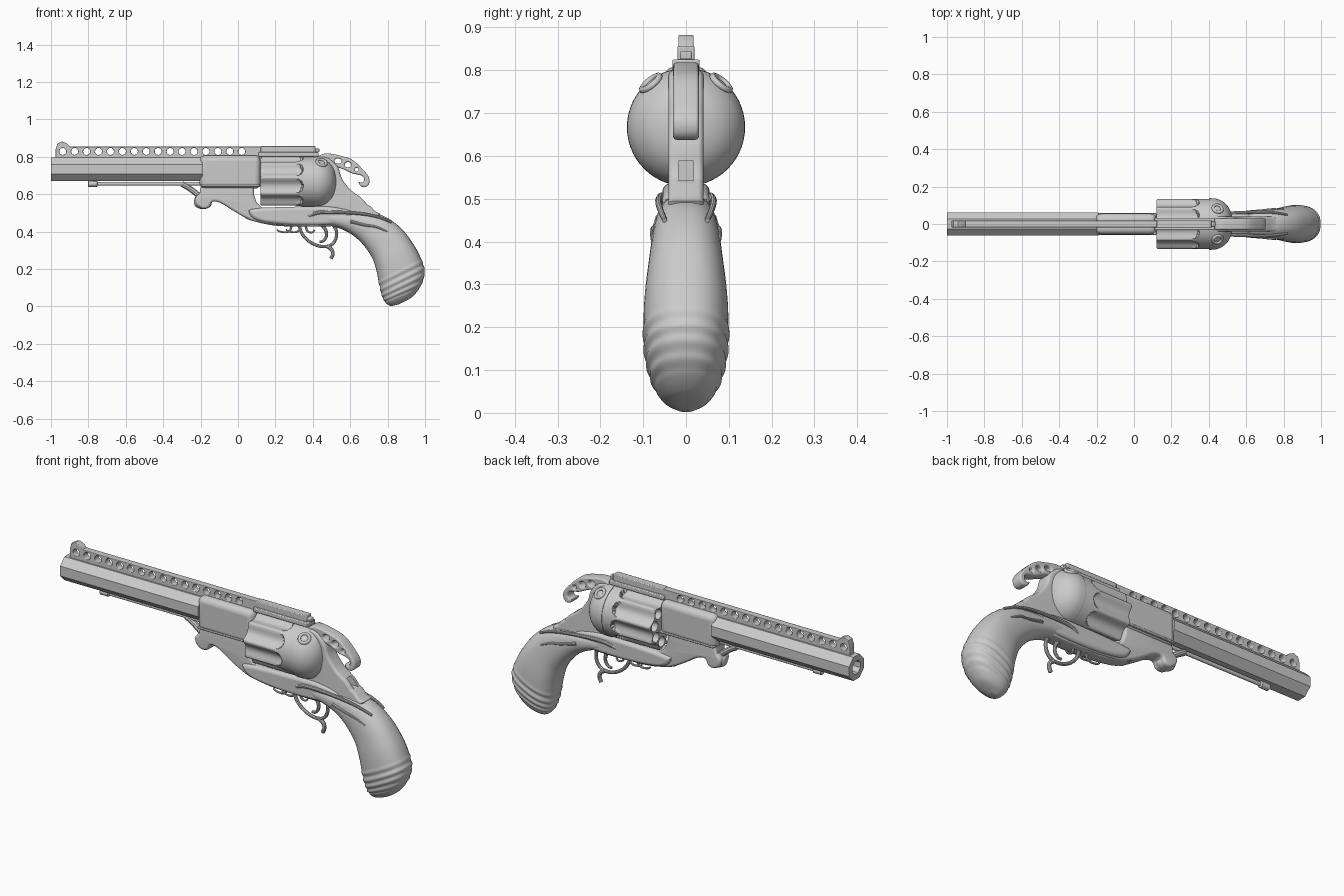
import bpy, bmesh, math
from mathutils import Vector

if "Cube" in bpy.data.objects:
    bpy.data.objects.remove(bpy.data.objects["Cube"])

AXIS_Z = 0.667  # height of the cylinder axis

def finish(ob, angle=35):
    bpy.ops.object.select_all(action='DESELECT')
    ob.select_set(True)
    bpy.context.view_layer.objects.active = ob
    if ob.type == 'CURVE':
        bpy.ops.object.convert(target='MESH')
        ob = bpy.context.view_layer.objects.active
    bpy.ops.object.shade_smooth_by_angle(angle=math.radians(angle))
    return ob

def smooth(pts, n=6, closed=False):
    """Catmull-Rom through points of any dimension."""
    m, out = len(pts), []
    for i in range(m if closed else m - 1):
        q = [pts[(i + k) % m] if closed else pts[min(max(i + k, 0), m - 1)] for k in (-1, 0, 1, 2)]
        for s in range(n):
            t = s / n
            out.append(tuple(0.5 * (2 * b + (c - a) * t + (2*a - 5*b + 4*c - d) * t*t + (3*b - a - 3*c + d) * t**3)
                             for a, b, c, d in zip(*q)))
    return out if closed else out + [tuple(pts[-1])]

def loft(name, rings, cap=True, close=False, angle=35):
    bm = bmesh.new()
    vs = [[bm.verts.new(p) for p in r] for r in rings]
    n = len(rings[0])
    for i in range(len(vs) if close else len(vs) - 1):
        a, b = vs[i], vs[(i + 1) % len(vs)]
        for j in range(n):
            bm.faces.new((a[j], a[(j + 1) % n], b[(j + 1) % n], b[j]))
    if cap and not close:
        bm.faces.new(vs[0]); bm.faces.new(vs[-1])
    bmesh.ops.recalc_face_normals(bm, faces=bm.faces)
    me = bpy.data.meshes.new(name)
    bm.to_mesh(me); bm.free()
    ob = bpy.data.objects.new(name, me)
    bpy.context.collection.objects.link(ob)
    return finish(ob, angle)

def lathe(name, prof, n=48, z=AXIS_Z, y=0, rot=0, close=False, angle=35):
    rings = [[(x, y + r * math.cos(rot + 2*math.pi*j/n), z + r * math.sin(rot + 2*math.pi*j/n))
              for j in range(n)] for x, r in prof]
    return loft(name, rings, close=close, angle=angle)

def curve_base(name, splines, dim):
    cu = bpy.data.curves.new(name, 'CURVE')
    cu.dimensions = dim
    for pts in splines:
        sp = cu.splines.new('POLY')
        sp.points.add(len(pts) - 1)
        for p, q in zip(sp.points, pts):
            p.co = (*q[:3], 1) if len(q) > 2 else (*q, 0, 1)
        sp.use_cyclic_u = dim == '2D'
    ob = bpy.data.objects.new(name, cu)
    bpy.context.collection.objects.link(ob)
    return ob, cu

def plate(name, outlines, half, bevel=0.005, res=2):
    """Side outline (x, z), extra outlines are holes, thickened along y."""
    ob, cu = curve_base(name, outlines, '2D')
    cu.fill_mode = 'BOTH'
    cu.extrude, cu.bevel_depth, cu.offset, cu.bevel_resolution = half - bevel, bevel, -bevel, res
    ob.rotation_euler.x = math.pi / 2
    return finish(ob)

def tube(name, pts, r, taper=None, n=6):
    """Rounded rod through (x, y, z) points."""
    path = smooth(pts, n)
    ob, cu = curve_base(name, [path], '3D')
    cu.bevel_depth, cu.bevel_resolution, cu.use_fill_caps = r, 3, True
    if taper:
        for i, p in enumerate(cu.splines[0].points):
            p.radius = 1 + (taper - 1) * i / (len(path) - 1)
    return finish(ob)

def circle(x, z, r, n=20, sx=1):
    return [(x + sx * r * math.cos(2*math.pi*i/n), z + r * math.sin(2*math.pi*i/n)) for i in range(n)]

def box(name, x0, x1, hy, z0, z1, bev=0.004, seg=2):
    bpy.ops.mesh.primitive_cube_add(size=1, location=((x0+x1)/2, 0, (z0+z1)/2))
    ob = bpy.context.object
    ob.name = name
    ob.scale = (x1 - x0, 2 * hy, z1 - z0)
    bpy.ops.object.transform_apply(location=False, rotation=False, scale=True)
    if bev:
        m = ob.modifiers.new('bevel', 'BEVEL')
        m.width, m.segments = bev, seg
    return finish(ob)

def cut(ob, cutter):
    m = ob.modifiers.new('cut', 'BOOLEAN')
    m.operation, m.object, m.solver = 'DIFFERENCE', cutter, 'EXACT'
    bpy.context.view_layer.objects.active = ob
    bpy.ops.object.modifier_apply(modifier=m.name)
    bpy.data.objects.remove(cutter)

# octagonal barrel with open bore
lathe('barrel', [(-1, .036), (-1, .0675), (-.19, .0675), (-.19, .036)], n=8, z=.733, rot=math.pi/8, close=True, angle=20)

# barrel lug and shell around the breech
box('barrel_block', -.205, .12, .055, .63, .808, .03, 5)
box('barrel_block_rail', -.20, .12, .058, .64, .65, .003)

# ventilated rib with round holes, front sight in one outline
rib = [(-.975, .79), (.125, .79), (.125, .855), (-.90, .855), (-.915, .872), (-.94, .882), (-.965, .872), (-.975, .84)]
plate('vent_rib', [rib] + [circle(-.937 + i * .0638, .829, .0185) for i in range(16)], .018, .003)

# top strap and rear sight block
box('top_strap', .11, .43, .032, .802, .825)
box('rear_sight', .12, .415, .02, .82, .857)
box('rear_sight_notch', .40, .435, .014, .825, .845)

# nine-flute cylinder
N, R, flute_half = 126, .134, math.radians(17)
rings = []
for x in [.12, .126, .2, .28] + [.30 + i * .005 for i in range(11)] + [.365, .405]:
    w = flute_half * math.sqrt(max(0, 1 - (max(0, x - .29) / .056) ** 2))
    ring = []
    for j in range(N):
        a = 2 * math.pi * j / N
        phi = (a - math.pi / 2) % (2 * math.pi / 9) - math.pi / 9
        d = .021 * max(0, 1 - (phi / flute_half) ** 2) if abs(phi) < w else 0
        r = R - d - (.004 if x == .12 else 0)
        ring.append((x, r * math.cos(a), AXIS_Z + r * math.sin(a)))
    rings.append(ring)
cyl = loft('cylinder', rings, angle=25)
for k in range(9):
    a = math.pi / 2 + k * 2 * math.pi / 9
    cut(cyl, lathe('chamber_cutter', [(.10, .026), (.25, .026)], 20, AXIS_Z + .091 * math.sin(a), .091 * math.cos(a)))
finish(cyl, 25)

# domed recoil shield
lathe('recoil_shield', [(.40, .10), (.40, .137)] + smooth([(.405, .138), (.44, .135), (.475, .12), (.505, .09), (.522, .05), (.528, .004)], 5), 56)

# side frame
top = [(-.2, .64), (.085, .64), (.085, .60), (.10, .555), (.125, .53), (.40, .53), (.415, .80), (.46, .80)]
back = smooth([(.49, .79), (.535, .745), (.555, .685), (.60, .625), (.66, .58), (.69, .545)], 4)
belly = smooth([(.74, .46), (.52, .43), (.30, .43), (.12, .447), (.04, .475), (-.03, .515), (-.09, .552), (-.135, .56),
                (-.155, .53), (-.19, .523), (-.222, .545), (-.228, .58), (-.205, .605)], 4)
frame = plate('frame', [top + back + [(.71, .535), (.73, .51), (.76, .495)] + belly], .041, .014, 4)
cut(frame, box('notch_cutter', .61, .75, .018, .542, .588, 0))
finish(frame)
plate('lower_frame_swell', [smooth([(.06, .50), (.10, .525), (.40, .535), (.52, .53), (.62, .50), (.55, .445), (.32, .435), (.12, .455)], 5, True)], .055, .018, 4)
plate('belly_strip', [smooth([(.05, .478), (.20, .452), (.40, .44), (.40, .428), (.2, .432), (.06, .463)], 4, True)], .03, .004)
lathe('lug_knob', smooth([(-.235, .004), (-.228, .025), (-.20, .038), (-.165, .036), (-.145, .022), (-.14, .004)], 4), 24, .56)

# curved grip: back point, front point, half width
stations = [(.36, .478, .35, .455, .03), (.43, .506, .42, .44, .05), (.55, .508, .52, .425, .06),
            (.68, .505, .60, .39, .068), (.78, .483, .66, .34, .077), (.87, .42, .712, .27, .087),
            (.94, .33, .738, .20, .097), (.983, .245, .752, .13, .099), (.998, .185, .765, .07, .094),
            (.98, .115, .782, .03, .078), (.93, .05, .80, .01, .052), (.86, .012, .82, .002, .018)]
rings, n = [], 40
for i, (bx, bz, fx, fz, w) in enumerate(smooth(stations, 12)):
    u = i / 12
    ridge = 1 + (.028 * math.sin((u - 6.9) * 2 * math.pi / .6) if 6.9 < u < 9.3 else 0)
    ring = []
    for j in range(n):
        a = 2 * math.pi * j / n
        c, s = math.cos(a), math.sin(a)
        k = math.copysign(abs(c) ** .85, c) * (ridge + 1) / 2
        y = math.copysign(abs(s) ** .85, s) * w * ridge
        ring.append(((bx + fx) / 2 + (bx - fx) / 2 * k, y, (bz + fz) / 2 + (bz - fz) / 2 * k))
    rings.append(ring)
loft('grip', rings, angle=60)

# trim, carved scrolls and shield rosettes on both sides
for side, s in (('left', -1), ('right', 1)):
    tube('grip_trim_' + side, [(.345, s*.032, .45), (.375, s*.045, .482), (.44, s*.055, .503), (.56, s*.06, .503),
                               (.68, s*.064, .493), (.76, s*.06, .475), (.82, s*.05, .45)], .012, .5)
    tube('grip_carving_' + side, [(.60, s*.063, .455), (.68, s*.071, .435), (.74, s*.079, .425), (.80, s*.078, .40)], .009, .4)
    bpy.ops.mesh.primitive_torus_add(major_radius=.025, minor_radius=.008, major_segments=24, minor_segments=8,
                                     location=(.447, s * .082, .77), rotation=(s * -math.radians(38), math.radians(18), 0))
    bpy.context.object.name = 'shield_rosette_' + side
    finish(bpy.context.object, 60)

# hammer with curled spur and pierced openings
hammer = smooth([(.43, .80), (.47, .818), (.54, .808), (.61, .785), (.665, .735), (.70, .69), (.70, .655), (.68, .638), (.655, .645),
                 (.645, .665), (.665, .662), (.675, .68), (.66, .70), (.61, .712), (.56, .735), (.51, .75), (.45, .76)], 5, True)
plate('hammer', [hammer, circle(.535, .777, .014, 16, 1.4), circle(.588, .757, .015, 16, 1.2), circle(.635, .731, .010, 16)], .03, .008, 3)

# trigger guard, spur, trigger and small scrolls
tube('trigger_guard', [(.325, 0, .435), (.345, 0, .385), (.385, 0, .345), (.44, 0, .322), (.49, 0, .325), (.52, 0, .355), (.527, 0, .40), (.51, 0, .435)], .009)
tube('guard_spur', [(.475, 0, .322), (.50, 0, .305), (.507, 0, .28), (.497, 0, .255)], .011, .9)
tube('trigger', [(.445, 0, .44), (.468, 0, .41), (.472, 0, .375), (.455, 0, .35), (.435, 0, .347)], .011, .6)
tube('guard_scroll', [(.36, 0, .44), (.37, 0, .405), (.395, 0, .395), (.41, 0, .41)], .007, .6)
for i, x in enumerate((.235, .285)):
    tube(f'front_scroll_{i}', [(x + .05, 0, .438), (x + .045, 0, .41), (x + .02, 0, .397), (x - .015, 0, .402), (x - .028, 0, .412)], .007, .6)

# ejector rod under the barrel and loading lever
lathe('ejector_rod', [(-.80, .010), (-.20, .010)], 16, .656)
lathe('ejector_tip', [(-.803, .010), (-.80, .017), (-.755, .017), (-.75, .010)], 16, .656)
box('rod_mount', -.78, -.755, .01, .655, .68, .002)
tube('loading_lever', [(-.30, 0, .655), (-.26, 0, .632), (-.205, 0, .59)], .016)
